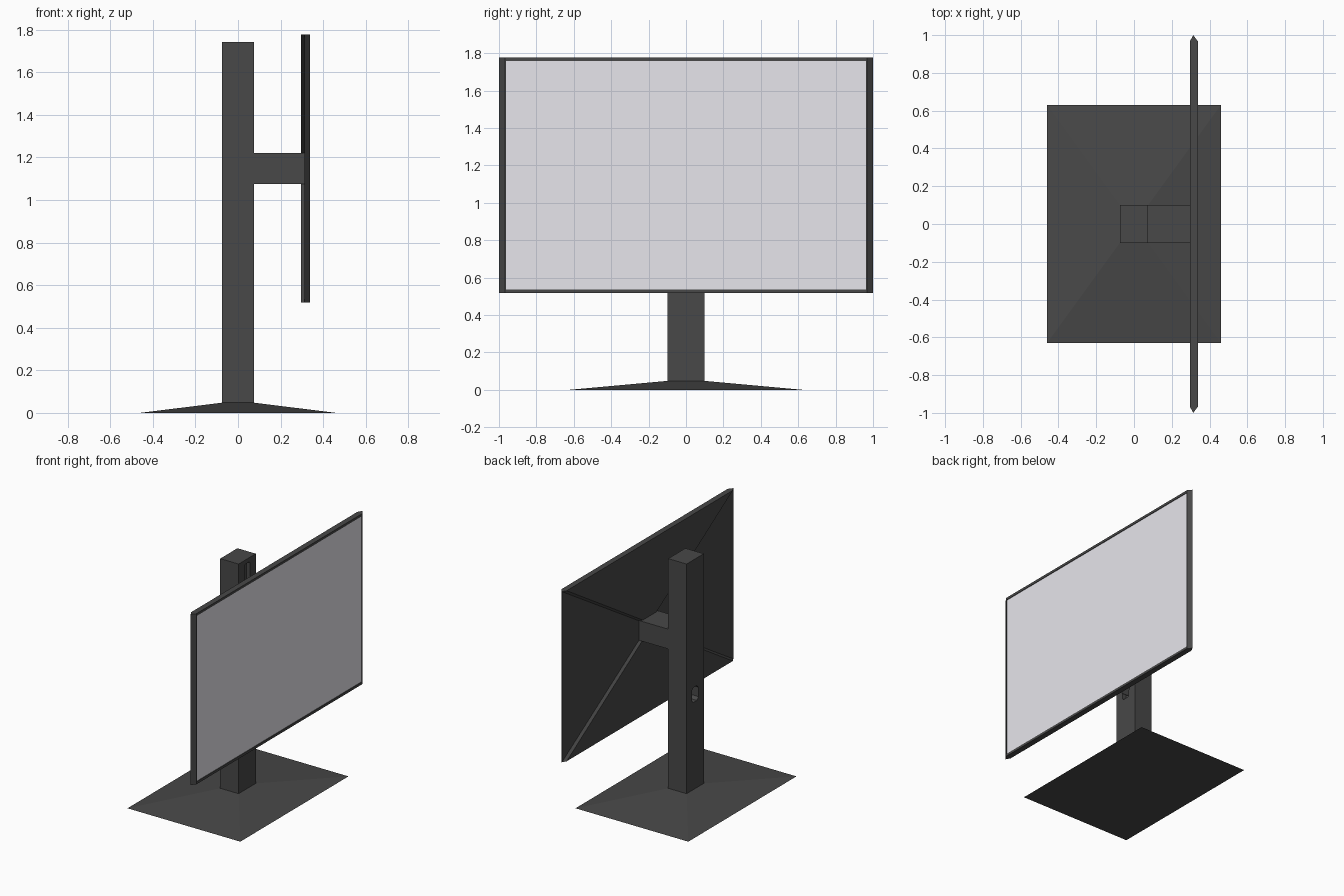
import bpy, bmesh

if "Cube" in bpy.data.objects:
    bpy.data.objects.remove(bpy.data.objects["Cube"])


def material(name, color):
    m = bpy.data.materials.new(name)
    m.diffuse_color = color
    m.use_nodes = True
    m.node_tree.nodes["Principled BSDF"].inputs["Base Color"].default_value = m.diffuse_color
    return m


DARK = material("dark_plastic", (0.065, 0.065, 0.065, 1))
PALE = material("pale_display", (0.80, 0.79, 0.84, 1))


def loft(name, rings, mat=DARK, cap_start=True, cap_end=True):
    """Skin a list of equal-length point rings into a closed solid."""
    bm = bmesh.new()
    vs = [[bm.verts.new(p) for p in ring] for ring in rings]
    n = len(vs[0])
    for a, b in zip(vs, vs[1:]):
        for i in range(n):
            j = (i + 1) % n
            bm.faces.new((a[i], a[j], b[j], b[i]))
    if cap_start:
        bm.faces.new(vs[0][::-1])
    if cap_end:
        bm.faces.new(vs[-1])
    bmesh.ops.recalc_face_normals(bm, faces=bm.faces)
    me = bpy.data.meshes.new(name)
    bm.to_mesh(me)
    bm.free()
    ob = bpy.data.objects.new(name, me)
    bpy.context.collection.objects.link(ob)
    if mat:
        me.materials.append(mat)
    return ob


def rect_z(x, y, z):
    return [(-x, -y, z), (x, -y, z), (x, y, z), (-x, y, z)]


MID = 1.148  # height of the screen centre


def rect_x(x, y, hz):
    return [(x, -y, MID - hz), (x, y, MID - hz), (x, y, MID + hz), (x, -y, MID + hz)]


def slot_ring(x, w, z0, z1, c):
    """Chamfered upright slot outline in the yz plane."""
    return [(x, -w + c, z0), (x, w - c, z0), (x, w, z0 + c), (x, w, z1 - c),
            (x, w - c, z1), (x, -w + c, z1), (x, -w, z1 - c), (x, -w, z0 + c)]


def cut(target, name, rings):
    cutter = loft(name, rings)
    cutter.hide_render = True
    cutter.hide_viewport = True
    cutter.display_type = 'WIRE'
    mod = target.modifiers.new(name, 'BOOLEAN')
    mod.object = cutter
    mod.operation = 'DIFFERENCE'
    mod.solver = 'EXACT'


# sloped foot
loft("base", [rect_z(0.46, 0.63, 0), rect_z(0.075, 0.10, 0.048)])

# upright post with a cable hole and a sliding rail groove behind the screen
post = loft("post", [rect_z(0.075, 0.10, 0.047), rect_z(0.075, 0.10, 1.741)])
cut(post, "cable_hole_cutter",
    [slot_ring(x, 0.04, 0.69, 0.80, 0.02) for x in (-0.2, 0.2)])
cut(post, "rail_groove_cutter",
    [slot_ring(x, 0.032, 0.65, 1.71, 0.01) for x in (0.045, 0.2)])

# arm joining post and screen
loft("arm", [rect_x(0.073, 0.10, 0.073), rect_x(0.315, 0.10, 0.073)])

# screen housing: bevelled sides, thin bezel stepping in to the display
loft("screen_housing", [rect_x(0.313, 1.0, 0.629), rect_x(0.338, 0.968, 0.629),
                        rect_x(0.338, 0.963, 0.611), rect_x(0.333, 0.963, 0.611)],
     cap_end=False)

# display panel
loft("display", [rect_x(0.330, 0.963, 0.611), rect_x(0.3335, 0.963, 0.611)], PALE)

# raised upper and lower back panels, leaving the side triangles recessed
for name, s in (("back_panel_upper", 1), ("back_panel_lower", -1)):
    def trapezoid(x, outer, inner):
        return [(x, -outer, MID + s * 0.629), (x, outer, MID + s * 0.629),
                (x, inner, MID + s * 0.07), (x, -inner, MID + s * 0.07)]
    loft(name, [trapezoid(0.314, 1.0, 0.10), trapezoid(0.296, 0.968, 0.075)])
